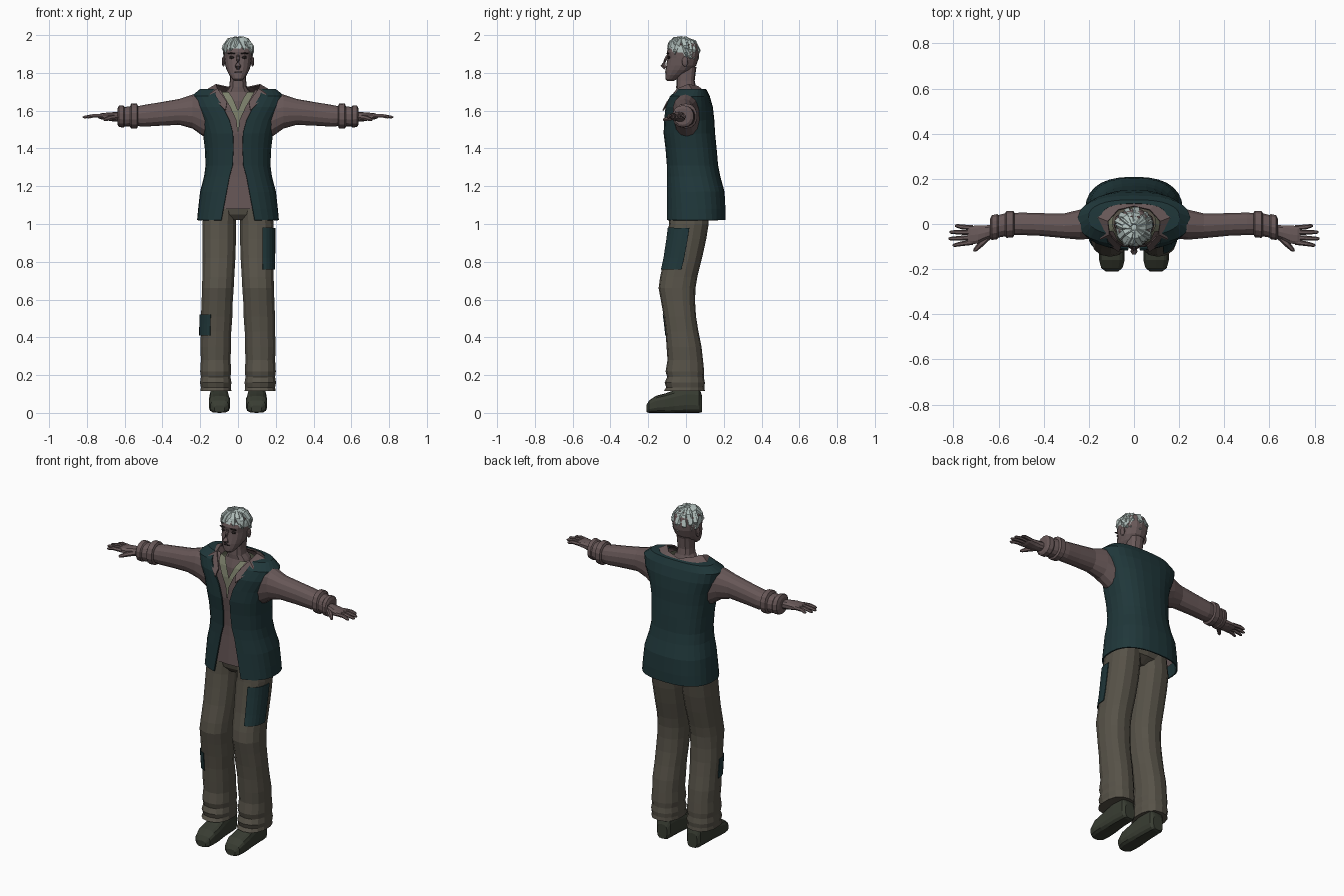
import bpy, bmesh, math, random
from mathutils import Vector, Matrix

random.seed(4)


def mat(name, r, g, b):
    m = bpy.data.materials.new(name)
    m.diffuse_color = (r, g, b, 1)
    return m


TEAL = mat("dark_teal", .014, .038, .042)
PINK = mat("dusty_pink", .135, .095, .095)
SKIN = mat("skin", .14, .10, .10)
GREEN = mat("pale_green", .20, .215, .145)
BROWN = mat("drab_brown", .095, .085, .065)
SHOE = mat("dark_olive", .04, .046, .032)
HAIR = mat("silver", .42, .50, .48)
DARK = mat("dark_brown", .02, .015, .015)


def finish(bm, name, m, mirror=False, thick=0):
    bmesh.ops.remove_doubles(bm, verts=bm.verts, dist=1e-5)
    bmesh.ops.recalc_face_normals(bm, faces=bm.faces)
    me = bpy.data.meshes.new(name)
    bm.to_mesh(me)
    bm.free()
    me.materials.append(m)
    ob = bpy.data.objects.new(name, me)
    bpy.context.collection.objects.link(ob)
    if thick:
        s = ob.modifiers.new("thickness", 'SOLIDIFY')
        s.thickness, s.offset = thick, 0
    if mirror:
        ob.modifiers.new("mirror", 'MIRROR')
    return ob


def skin(bm, rows, closed=True, caps=True):
    vs = [[bm.verts.new(p) for p in row] for row in rows]
    n = len(vs[0])
    for a, b in zip(vs, vs[1:]):
        for i in range(n if closed else n - 1):
            j = (i + 1) % n
            bm.faces.new((a[i], a[j], b[j], b[i]))
    if closed and caps:
        bm.faces.new(vs[0])
        bm.faces.new(vs[-1])


def spow(v, p):
    return math.copysign(abs(v) ** p, v)


def loft(name, rings, m, axis='z', n=16, p=.8, k=.5, span=None, mirror=False, thick=0, caps=True):
    """Rings are (position, centre, half width, low, high[, front gap])."""
    rows = []
    is_open = span is not None or len(rings[0]) > 5
    for ring in rings:
        s, c, r, lo, hi = ring[:5]
        if span:
            t0, t1 = span
        elif is_open:
            t0 = math.asin(min(1, ring[5] / r) ** (1 / p))
            t1 = 2 * math.pi - t0
        else:
            t0, t1 = 0, 2 * math.pi
        mid, row = lo + (hi - lo) * k, []
        for i in range(n + 1 if is_open else n):
            t = t0 + (t1 - t0) * i / n
            cs = spow(math.cos(t), p)
            u = c + r * spow(math.sin(t), p)
            w = mid - cs * ((mid - lo) if cs > 0 else (hi - mid))
            row.append({'z': (u, w, s), 'x': (s, u, w), 'y': (u, s, w)}[axis])
        rows.append(row)
    bm = bmesh.new()
    skin(bm, rows, not is_open, caps)
    return finish(bm, name, m, mirror, thick)


def add_tube(bm, pts, radii, n=6):
    pts, rows = [Vector(q) for q in pts], []
    for i, q in enumerate(pts):
        d = pts[min(i + 1, len(pts) - 1)] - pts[max(i - 1, 0)]
        rot = d.to_track_quat('Z', 'Y')
        rows.append([q + rot @ Vector((radii[i] * math.cos(6.2832 * j / n),
                                       radii[i] * math.sin(6.2832 * j / n), 0)) for j in range(n)])
    skin(bm, rows)


def ball(name, c, size, m, mirror=False):
    bm = bmesh.new()
    bmesh.ops.create_icosphere(bm, subdivisions=2, radius=1,
                               matrix=Matrix.Translation(c) @ Matrix.Diagonal((*size, 1)))
    return finish(bm, name, m, mirror)


# Vest, open at the front
vest = [(1.02, 0, .213, -.105, .205, .088), (1.08, 0, .207, -.103, .205, .077),
        (1.17, 0, .197, -.10, .20, .06), (1.25, 0, .176, -.098, .178, .045),
        (1.31, 0, .168, -.098, .166, .028), (1.40, 0, .172, -.105, .158, .024),
        (1.48, 0, .182, -.115, .15, .026), (1.55, 0, .198, -.113, .146, .045),
        (1.62, 0, .23, -.108, .138, .08), (1.675, 0, .245, -.088, .122, .115),
        (1.71, 0, .20, -.05, .105, .125), (1.712, 0, .145, -.035, .09, .12)]
loft("vest", vest, TEAL, n=26, thick=.008)

# Shirt under the vest, with a V neck over the undershirt
gaps = {1.55: .008, 1.62: .04, 1.675: .072, 1.71: .09}
shirt = [(z, 0, r - .012, lo + .012, hi - .012, gaps.get(z, 0))
         for z, c, r, lo, hi, g in vest[1:-1]]
loft("shirt", shirt, PINK, n=24)
loft("undershirt", [(1.48, 0, .15, -.092, .08, 0), (1.60, 0, .15, -.088, .08, 0),
                    (1.66, 0, .13, -.074, .08, .025), (1.70, 0, .095, -.055, .07, .05)], GREEN, n=20)

# Shirt collar: folded strip with a front point
inner = [(0, .078, 1.715), (.07, .062, 1.728), (.115, .012, 1.738), (.108, -.045, 1.715), (.058, -.10, 1.645)]
outer = [(0, .112, 1.69), (.10, .095, 1.70), (.16, .03, 1.712), (.15, -.065, 1.685), (.066, -.122, 1.60)]
bm = bmesh.new()
skin(bm, [inner, outer], closed=False)
finish(bm, "shirt_collar", PINK, True, .007)

# Sleeves with rolled cuffs
loft("sleeve", [(.14, .005, .068, 1.45, 1.68), (.185, .004, .07, 1.465, 1.69), (.24, -.003, .068, 1.505, 1.685),
                (.31, -.008, .056, 1.525, 1.662), (.42, -.002, .051, 1.52, 1.643), (.50, .001, .051, 1.515, 1.63),
                (.545, 0, .048, 1.52, 1.62)], PINK, 'x', 14, .9, mirror=True)
loft("sleeve_cuff", [(.53, .001, .05, 1.517, 1.625), (.535, 0, .06, 1.505, 1.637), (.565, -.002, .061, 1.505, 1.638),
                     (.572, -.004, .052, 1.515, 1.622), (.60, -.01, .051, 1.515, 1.62), (.606, -.012, .057, 1.511, 1.626),
                     (.63, -.016, .056, 1.513, 1.628), (.637, -.02, .044, 1.525, 1.612)],
     PINK, 'x', 14, .9, mirror=True)

# Hands
loft("palm", [(.62, -.028, .026, 1.54, 1.592), (.66, -.038, .033, 1.543, 1.592), (.69, -.046, .041, 1.548, 1.59),
              (.725, -.05, .043, 1.554, 1.586), (.738, -.05, .038, 1.56, 1.58)], SKIN, 'x', 10, .8, mirror=True)
bm = bmesh.new()
for y0, y1, x1 in ((-.017, -.008, .793), (-.038, -.036, .817), (-.06, -.065, .822), (-.081, -.094, .803)):
    add_tube(bm, [(.715, y0, 1.571), (.765, (y0 + y1) / 2, 1.573), (x1 - .008, y1, 1.566), (x1, y1, 1.565)],
             [.0115, .0105, .008, .004])
add_tube(bm, [(.645, -.055, 1.565), (.68, -.09, 1.56), (.703, -.114, 1.553), (.71, -.12, 1.551)],
         [.015, .0135, .009, .004])
finish(bm, "fingers", SKIN, True)

# Trousers
leg = [(1.12, .09, .083, -.083, .12), (1.0, .10, .091, -.09, .12), (.92, .10, .091, -.10, .107),
       (.82, .101, .089, -.115, .085), (.72, .104, .086, -.137, .06), (.66, .107, .086, -.145, .05),
       (.59, .11, .084, -.132, .048), (.51, .113, .085, -.118, .053), (.43, .116, .082, -.108, .066),
       (.35, .118, .083, -.103, .082), (.28, .118, .08, -.098, .09), (.22, .118, .084, -.108, .096),
       (.19, .118, .08, -.10, .094), (.16, .118, .085, -.113, .10), (.135, .117, .081, -.105, .097),
       (.115, .117, .084, -.118, .10)]
loft("trouser_leg", leg, BROWN, n=14, p=.85, mirror=True)
loft("trouser_seat", [(1.02, 0, .05, -.05, .07), (1.05, 0, .15, -.075, .115), (1.10, 0, .175, -.086, .125),
                      (1.16, 0, .165, -.08, .125)], BROWN, n=18)


# Cloth patches that follow the leg
def leg_at(z, side, grow=.005):
    for a, b in zip(leg, leg[1:]):
        if b[0] <= z <= a[0]:
            f = (a[0] - z) / (a[0] - b[0])
            c, r, lo, hi = (a[i] + (b[i] - a[i]) * f for i in range(1, 5))
            return (z, c * side, r + grow, lo - grow, hi + grow)


loft("thigh_patch", [leg_at(z, 1) for z in (.98, .92, .82, .76)], TEAL, n=6, p=.85,
     span=(.25, 1.6), thick=.004)
loft("shin_patch", [leg_at(z, -1) for z in (.52, .47, .41)], TEAL, n=6, p=.85,
     span=(2 * math.pi - 1.6, 2 * math.pi - .3), thick=.004)

# Shoes
loft("shoe", [(.085, .10, .032, .004, .09), (.07, .10, .046, 0, .135), (0, .10, .05, 0, .14), (-.06, .099, .053, 0, .12),
              (-.11, .098, .057, 0, .103), (-.16, .098, .057, 0, .09), (-.195, .098, .048, 0, .066),
              (-.21, .098, .028, .004, .04)], SHOE, 'y', 14, .6, mirror=True)

# Neck and head
loft("neck", [(1.56, 0, .06, -.07, .06), (1.65, 0, .09, -.064, .06), (1.70, 0, .066, -.05, .06),
              (1.725, 0, .047, -.052, .052), (1.76, 0, .043, -.05, .046), (1.83, 0, .045, -.05, .055)], SKIN, n=12)
loft("head", [(1.758, 0, .018, -.10, -.065), (1.768, 0, .03, -.109, -.045), (1.79, 0, .047, -.109, -.01),
              (1.815, 0, .06, -.108, .03), (1.84, 0, .068, -.104, .055), (1.88, 0, .074, -.098, .068),
              (1.91, 0, .076, -.102, .07), (1.95, 0, .07, -.09, .06), (1.975, 0, .045, -.06, .035)],
     SKIN, n=16, p=.88)
bm = bmesh.new()
add_tube(bm, [(0, -.098, 1.892), (0, -.11, 1.868), (0, -.121, 1.838), (0, -.108, 1.824)],
         [.007, .009, .016, .011])
finish(bm, "nose", SKIN)
ball("ear", (.077, -.005, 1.86), (.009, .017, .028), SKIN, True)
ball("eye", (.033, -.09, 1.882), (.014, .008, .008), DARK, True)
ball("eyebrow", (.035, -.096, 1.903), (.022, .007, .004), DARK, True)
ball("mouth", (0, -.106, 1.805), (.022, .006, .004), DARK)

# Hair: cap with locks falling from the crown
C, R = Vector((0, -.018, 1.907)), Vector((.074, .08, .075))
bm = bmesh.new()
bmesh.ops.create_icosphere(bm, subdivisions=3, radius=1,
                           matrix=Matrix.Translation(C) @ Matrix.Diagonal((*(R * 1.08), 1)))
low = [f for f in bm.faces if f.calc_center_median().z < 1.89 - .45 * f.calc_center_median().y]
bmesh.ops.delete(bm, geom=low, context='FACES')
for i in range(20):
    a = 2 * math.pi * i / 20
    end = math.radians(104 - 28 * math.cos(a) + random.uniform(-6, 8))
    twist, pts = random.uniform(-.3, .3), []
    for f in (.08, .35, .65, .88, 1):
        ph, b, grow = end * f, a + twist * f, 1 + random.uniform(-.02, .05)
        d = Vector((math.sin(ph) * math.sin(b), -math.sin(ph) * math.cos(b), math.cos(ph)))
        pts.append(C + Vector((d.x * R.x, d.y * R.y, d.z * R.z)) * grow)
    add_tube(bm, pts, [.011, .018, .018, .012, .003], 5)
finish(bm, "hair", HAIR)
